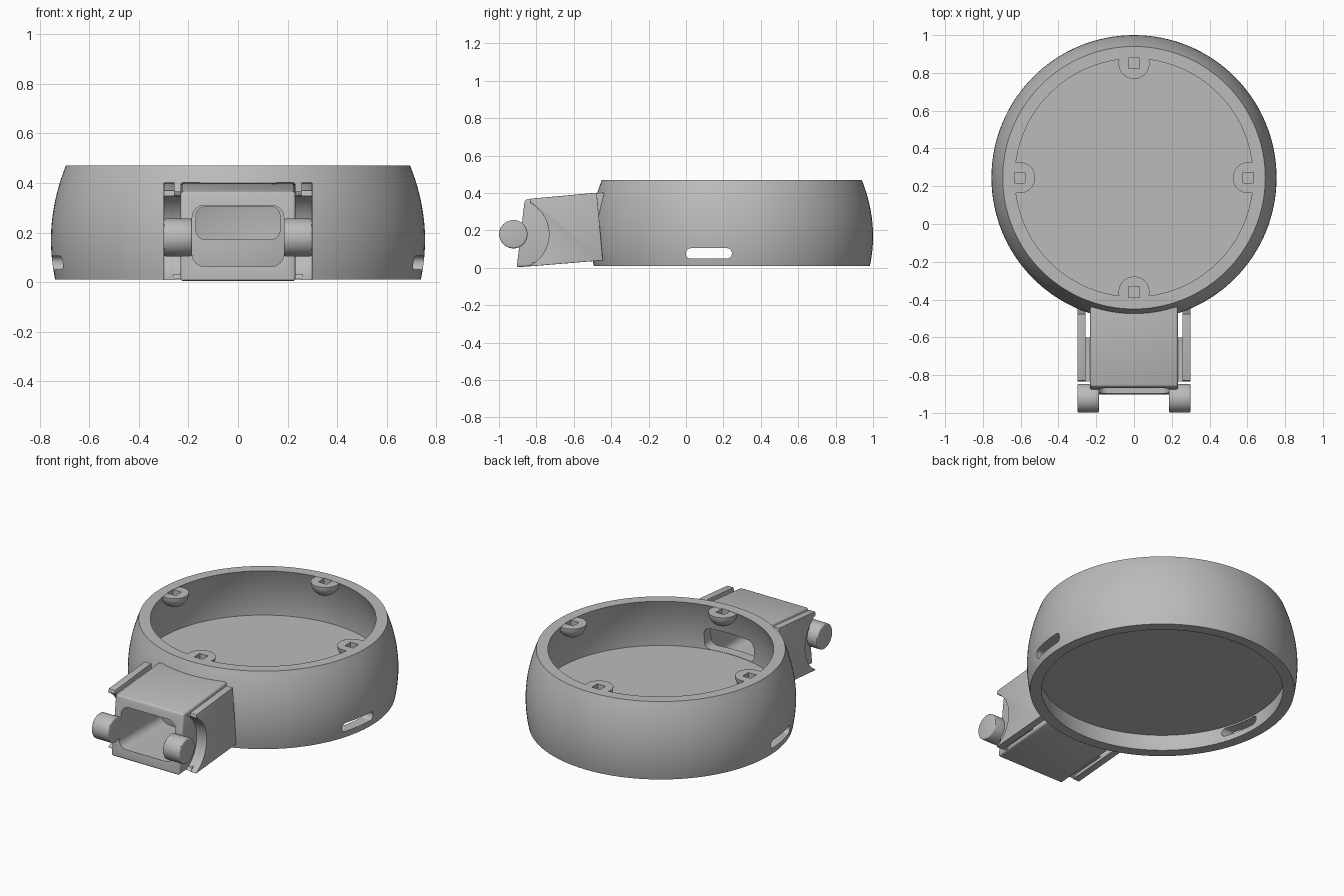
import bpy, bmesh
from math import sin, cos, pi, radians
from mathutils import Matrix

old = bpy.data.objects.get("Cube")
if old:
    bpy.data.objects.remove(old)

grey = bpy.data.materials.new("plain grey")
grey.use_nodes = True
color = (0.5, 0.5, 0.5, 1)
grey.diffuse_color = color
grey.node_tree.nodes["Principled BSDF"].inputs["Base Color"].default_value = color

RING_Y = 0.245
TOP, BOTTOM = 0.47, 0.01
WALL = 0.065


def finish(name, bm):
    bmesh.ops.recalc_face_normals(bm, faces=bm.faces)
    mesh = bpy.data.meshes.new(name)
    bm.to_mesh(mesh)
    bm.free()
    mesh.materials.append(grey)
    ob = bpy.data.objects.new(name, mesh)
    bpy.context.collection.objects.link(ob)
    return ob


def activate(ob):
    bpy.ops.object.select_all(action='DESELECT')
    ob.select_set(True)
    bpy.context.view_layer.objects.active = ob


def prism(name, points, axis, lo, hi):
    """Extrude a 2D outline along x (points are y, z) or y (points are x, z)."""
    bm = bmesh.new()
    place = (lambda a, b, t: (t, a, b)) if axis == 'x' else (lambda a, b, t: (a, t, b))
    ends = [[bm.verts.new(place(a, b, t)) for a, b in points] for t in (lo, hi)]
    for end in ends:
        bm.faces.new(end)
    n = len(points)
    for i in range(n):
        j = (i + 1) % n
        bm.faces.new((ends[0][i], ends[0][j], ends[1][j], ends[1][i]))
    return finish(name, bm)


def arc(cx, cy, r, start, end, steps):
    angles = [radians(start + (end - start) * i / steps) for i in range(steps + 1)]
    return [(cx + r * cos(a), cy + r * sin(a)) for a in angles]


def rounded_rect(x0, x1, y0, y1, r):
    points = []
    corners = ((x1 - r, y1 - r), (x0 + r, y1 - r), (x0 + r, y0 + r), (x1 - r, y0 + r))
    for i, (cx, cy) in enumerate(corners):
        points += arc(cx, cy, r, 90 * i, 90 * i + 90, 8)
    return points


def bevel(ob, width):
    mod = ob.modifiers.new("soft edges", 'BEVEL')
    mod.width, mod.segments = width, 3
    mod.limit_method, mod.angle_limit = 'ANGLE', radians(40)
    activate(ob)
    bpy.ops.object.modifier_apply(modifier=mod.name)


def cut(ob, *cutters):
    activate(ob)
    for cutter in cutters:
        mod = ob.modifiers.new("cut", 'BOOLEAN')
        mod.operation, mod.solver, mod.object = 'DIFFERENCE', 'EXACT', cutter
        bpy.ops.object.modifier_apply(modifier=mod.name)


def smooth(ob):
    activate(ob)
    bpy.ops.object.shade_smooth_by_angle(angle=radians(30))


# Bulging ring wall, lathed from an offset profile
def outer_radius(z):
    return 0.755 - 0.667 * (z - 0.17) ** 2


heights = [BOTTOM + (TOP - BOTTOM) * i / 16 for i in range(17)]
profile = [(outer_radius(z), z) for z in heights]
profile += [(outer_radius(z) - WALL, z) for z in reversed(heights)]
bm = bmesh.new()
SIDES = 128
loops = []
for s in range(SIDES):
    a = 2 * pi * s / SIDES
    loops.append([bm.verts.new((r * cos(a), RING_Y + r * sin(a), z)) for r, z in profile])
for s in range(SIDES):
    a, b = loops[s], loops[(s + 1) % SIDES]
    for i in range(len(profile)):
        j = (i + 1) % len(profile)
        bm.faces.new((a[i], b[i], b[j], a[j]))
ring = finish("ring_wall", bm)

# Cutters: side slots, front window, housing cavity
slots = prism("slot_cutter", rounded_rect(0, 0.245, 0.05, 0.105, 0.025), 'x', -1, 1)
window = prism("window_cutter", rounded_rect(-0.17, 0.17, 0.172, 0.305, 0.04), 'y', -0.6, -0.3)
cavity = prism("cavity_cutter", rounded_rect(-0.185, 0.185, 0.063, 0.31, 0.05), 'y', -1.1, -0.482)
cut(ring, slots, window)
smooth(ring)

# Floor disc inside the ring
bm = bmesh.new()
bmesh.ops.create_cone(bm, cap_ends=True, segments=SIDES, radius1=0.695, radius2=0.695,
                      depth=0.055, matrix=Matrix.Translation((0, RING_Y, 0.1425)))
smooth(finish("floor_disc", bm))

# Four half-ball bosses with square sockets
for i, side in enumerate(("left", "back", "right", "front")):
    a = i * pi / 2
    x, y = 0.605 * cos(a), RING_Y + 0.605 * sin(a)
    bm = bmesh.new()
    bmesh.ops.create_uvsphere(bm, u_segments=40, v_segments=24, radius=0.082,
                              matrix=Matrix.Translation((x, y, TOP - 0.001)))
    geom = bm.verts[:] + bm.edges[:] + bm.faces[:]
    result = bmesh.ops.bisect_plane(bm, geom=geom, plane_co=(0, 0, TOP - 0.0015),
                                    plane_no=(0, 0, 1), clear_outer=True)
    rim = [e for e in result["geom_cut"] if isinstance(e, bmesh.types.BMEdge)]
    bmesh.ops.contextual_create(bm, geom=rim)
    boss = finish(side + "_boss", bm)
    h = 0.028
    square = [(x - h, TOP - 0.06), (x + h, TOP - 0.06), (x + h, 0.6), (x - h, 0.6)]
    socket = prism("socket_cutter", square, 'y', y - h, y + h)
    cut(boss, socket)
    cut(ring, socket)
    bpy.data.objects.remove(socket)
    smooth(boss)

# Hollow housing on the front
housing = prism("housing", [(-0.905, 0.003), (-0.862, 0.365), (-0.435, 0.403), (-0.45, 0.04)],
                'x', -0.232, 0.232)
bevel(housing, 0.012)
cut(housing, cavity, window)
smooth(housing)
for cutter in (slots, window, cavity):
    bpy.data.objects.remove(cutter)

# Side rails with round clearance, their webs, and the hinge pins
PIN = (-0.923, 0.18)
clearance = arc(*PIN, 0.19, 62, -62, 24)
rail_outline = clearance + [(-0.835, 0.008), (-0.445, 0.04), (-0.477, 0.402), (-0.83, 0.37)]
web_outline = clearance + [(-0.82, 0.03), (-0.6, 0.045), (-0.6, 0.365), (-0.82, 0.345)]
for side, s in (("left", 1), ("right", -1)):
    rail = prism(side + "_rail", rail_outline, 'x', s * 0.256, s * 0.3)
    bevel(rail, 0.008)
    smooth(rail)
    smooth(prism(side + "_rail_web", web_outline, 'x', s * 0.225, s * 0.262))
    pin = prism(side + "_hinge_pin", arc(*PIN, 0.076, 0, 352.5, 47), 'x', s * 0.185, s * 0.3)
    bevel(pin, 0.008)
    smooth(pin)
